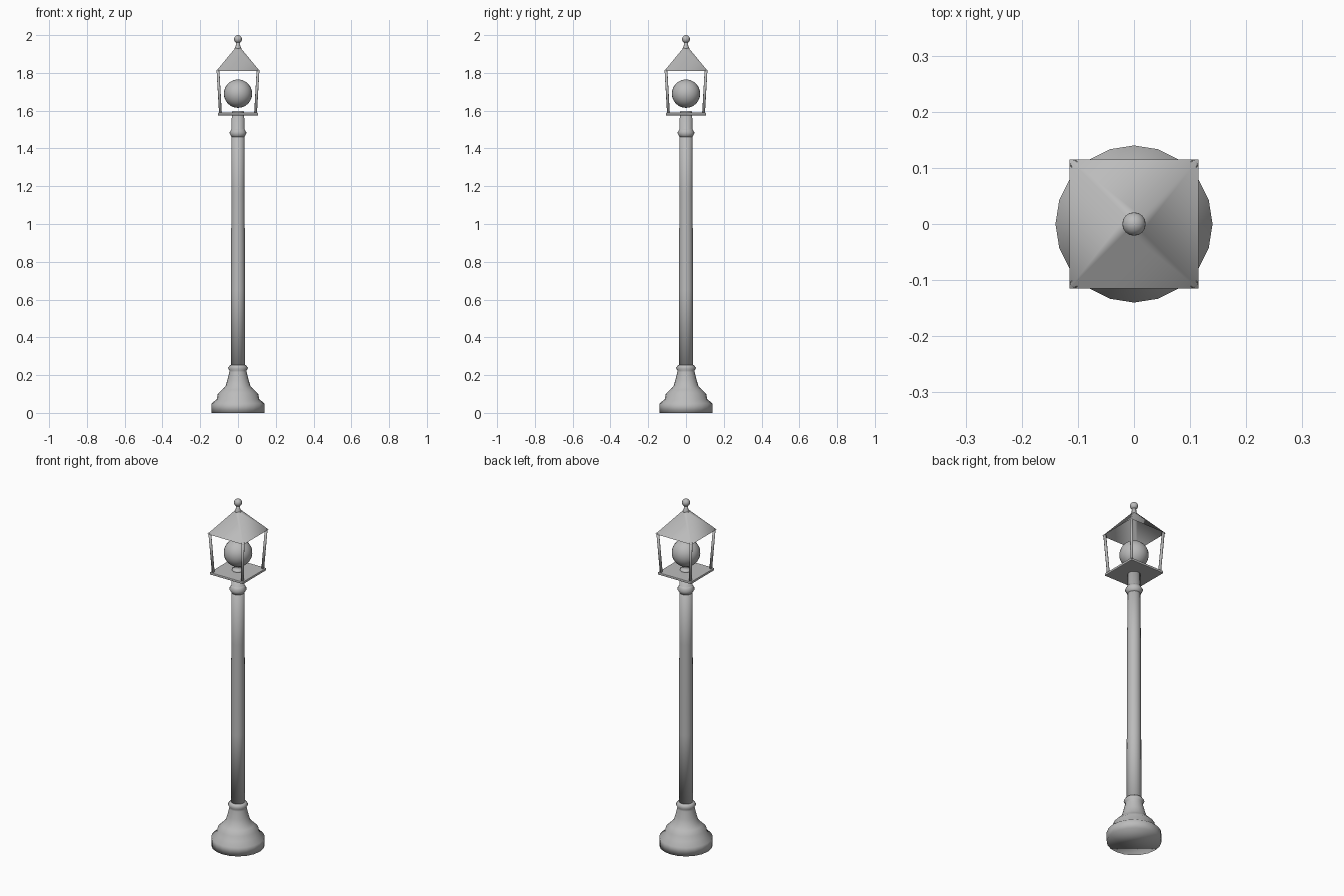
import bpy, bmesh, math
from mathutils import Matrix, Vector

if "Cube" in bpy.data.objects:
    bpy.data.objects.remove(bpy.data.objects["Cube"], do_unlink=True)

grey = bpy.data.materials.new("lamp_grey")
grey.use_nodes = True
colour = (0.5, 0.5, 0.5, 1)
grey.diffuse_color = colour
grey.node_tree.nodes["Principled BSDF"].inputs["Base Color"].default_value = colour


def finish(name, bm, smooth=True):
    bmesh.ops.recalc_face_normals(bm, faces=bm.faces)
    for f in bm.faces:
        f.smooth = smooth
    mesh = bpy.data.meshes.new(name)
    bm.to_mesh(mesh)
    bm.free()
    mesh.materials.append(grey)
    obj = bpy.data.objects.new(name, mesh)
    bpy.context.collection.objects.link(obj)
    return obj


def lathe(name, profile, sides=20):
    """Revolve (radius, height) points round z, capping both ends."""
    bm = bmesh.new()
    rings = [[bm.verts.new((r * math.cos(a), r * math.sin(a), z))
              for a in (math.tau * i / sides for i in range(sides))]
             for r, z in profile]
    for low, high in zip(rings, rings[1:]):
        for i in range(sides):
            j = (i + 1) % sides
            bm.faces.new((low[i], low[j], high[j], high[i]))
    bm.faces.new(rings[0])
    bm.faces.new(rings[-1])
    return finish(name, bm)


def ball(name, radius, z, segments, rings):
    bm = bmesh.new()
    bmesh.ops.create_uvsphere(bm, u_segments=segments, v_segments=rings, radius=radius)
    bmesh.ops.translate(bm, verts=bm.verts, vec=(0, 0, z))
    return finish(name, bm)


def rod(name, start, end, radius):
    start, end = Vector(start), Vector(end)
    bm = bmesh.new()
    bmesh.ops.create_cone(bm, cap_ends=True, segments=10, radius1=radius,
                          radius2=radius, depth=(end - start).length)
    obj = finish(name, bm)
    obj.location = (start + end) / 2
    obj.rotation_euler = (end - start).to_track_quat("Z", "Y").to_euler()
    return obj


# Flared foot and pole
lathe("base", [(0.14, 0), (0.14, 0.05), (0.113, 0.072), (0.107, 0.1), (0.085, 0.122),
               (0.066, 0.142), (0.056, 0.175), (0.046, 0.215), (0.045, 0.225),
               (0.053, 0.237), (0.045, 0.25), (0.037, 0.255)])
lathe("pole", [(0.038, 0.24), (0.037, 0.65), (0.035, 1.17), (0.033, 1.578)])
lathe("collar", [(0.034, 1.46), (0.038, 1.468), (0.046, 1.482), (0.038, 1.496), (0.034, 1.504)])

# Lantern floor with softened edges
bm = bmesh.new()
bmesh.ops.create_cube(bm, size=1)
bmesh.ops.scale(bm, verts=bm.verts, vec=(0.214, 0.214, 0.014))
bmesh.ops.translate(bm, verts=bm.verts, vec=(0, 0, 1.582))
bmesh.ops.bevel(bm, geom=bm.edges[:], offset=0.004, segments=2, affect="EDGES", profile=0.5)
finish("lantern_floor", bm, smooth=False)
lathe("globe_seat", [(0.032, 1.585), (0.03, 1.597)])
ball("globe", 0.075, 1.69, 24, 16)

# Outward-leaning corner posts
for sx, side in ((1, "left"), (-1, "right")):
    for sy, end in ((1, "back"), (-1, "front")):
        rod(f"post_{end}_{side}", (sx * 0.093, sy * 0.093, 1.587),
            (sx * 0.106, sy * 0.106, 1.815), 0.0075)

# Hollow hipped roof, open underneath
bm = bmesh.new()
bmesh.ops.create_cone(bm, cap_ends=False, segments=4, radius1=0.115 * math.sqrt(2),
                      radius2=0.014 * math.sqrt(2), depth=0.122)
bmesh.ops.rotate(bm, verts=bm.verts, cent=(0, 0, 0),
                 matrix=Matrix.Rotation(math.pi / 4, 3, "Z"))
bmesh.ops.translate(bm, verts=bm.verts, vec=(0, 0, 1.871))
finish("roof", bm)

# Finial
lathe("finial_stem", [(0.018, 1.925), (0.017, 1.934), (0.012, 1.942), (0.011, 1.968)], 16)
ball("finial_ball", 0.021, 1.979, 16, 10)
